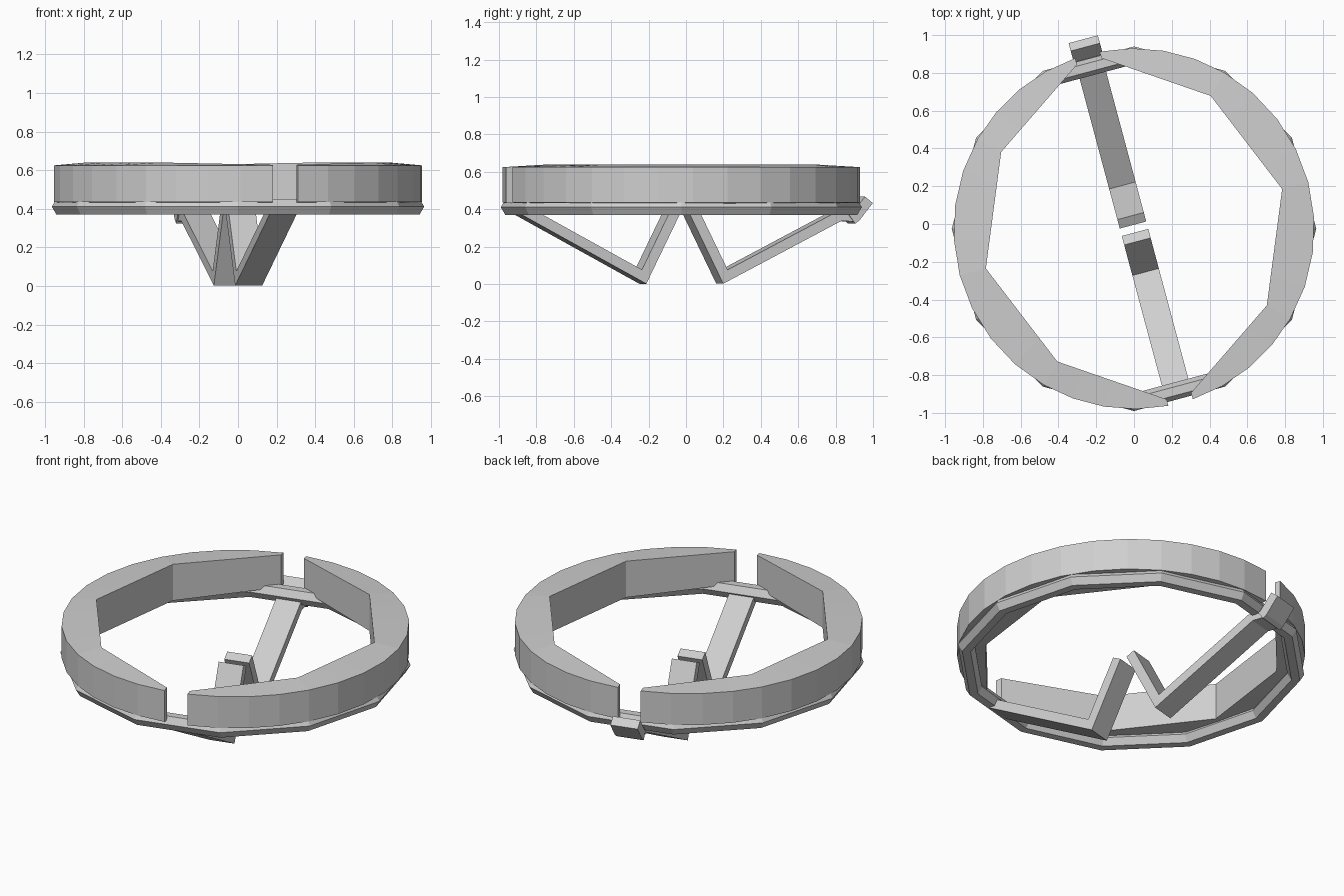
import bpy, bmesh, math
from mathutils import Vector, Matrix

if "Cube" in bpy.data.objects:
    bpy.data.objects.remove(bpy.data.objects["Cube"])

CY = -0.025                      # ring centre
TURN = math.radians(15)          # legs and gaps are turned from the y axis
PLACE = Matrix.Translation((0, CY, 0)) @ Matrix.Rotation(TURN, 4, 'Z')

grey = bpy.data.materials.new("light_grey")
grey.diffuse_color = (0.62, 0.62, 0.62, 1)
grey.use_nodes = True
grey.node_tree.nodes["Principled BSDF"].inputs["Base Color"].default_value = grey.diffuse_color


def finish(bm, name):
    bmesh.ops.recalc_face_normals(bm, faces=bm.faces)
    mesh = bpy.data.meshes.new(name)
    bm.to_mesh(mesh)
    bm.free()
    mesh.materials.append(grey)
    mesh.transform(PLACE)
    obj = bpy.data.objects.new(name, mesh)
    bpy.context.collection.objects.link(obj)
    return obj


def wall_half(name, side):
    """Half ring: round outside, four flat inner walls, thin ends at the gaps."""
    r_out, r_in, gap, r_end, steps = 0.955, 0.812, 0.067, 0.917, 4
    end = math.pi / 2 - math.asin(gap / r_out)
    angles = [-end, -math.pi / 4, 0, math.pi / 4, end]
    inner = [Vector((r_in * math.cos(a), r_in * math.sin(a), 0.015)) for a in angles]
    inner[0] = Vector((gap, -r_end, 0.003))
    inner[-1] = Vector((gap, r_end, 0.003))
    bm = bmesh.new()
    sections = []
    for i in range(4):
        for k in range(steps + (i == 3)):
            t = k / steps
            a = angles[i] + (angles[i + 1] - angles[i]) * t
            p = inner[i].lerp(inner[i + 1], t)
            x, y = r_out * math.cos(a), r_out * math.sin(a)
            pts = [(x, y, 0.435), (x, y, 0.625),
                   (p.x, p.y, 0.625 + p.z), (p.x, p.y, 0.435 - p.z)]
            sections.append([bm.verts.new((side * u, side * v, w)) for u, v, w in pts])
    for s, n in zip(sections, sections[1:]):
        for j in range(4):
            bm.faces.new((s[j], s[(j + 1) % 4], n[(j + 1) % 4], n[j]))
    bm.faces.new(sections[0])
    bm.faces.new(sections[-1])
    return finish(bm, name)


def bent_bar(name, path, width, thick):
    """Flat strip bent along a path in the y-z plane, with mitred corners."""
    pts = [Vector(p) for p in path]
    dirs = [(b - a).normalized() for a, b in zip(pts, pts[1:])]
    bm = bmesh.new()
    sections = []
    for i, p in enumerate(pts):
        d0, d1 = dirs[max(i - 1, 0)], dirs[min(i, len(dirs) - 1)]
        n0, n1 = Vector((-d0.y, d0.x)), Vector((-d1.y, d1.x))
        m = (n0 + n1).normalized()
        m *= thick / 2 / m.dot(n0)
        corners = [(-1, p + m), (1, p + m), (1, p - m), (-1, p - m)]
        sections.append([bm.verts.new((s * width / 2, q.x, q.y)) for s, q in corners])
    for s, n in zip(sections, sections[1:]):
        for j in range(4):
            bm.faces.new((s[j], s[(j + 1) % 4], n[(j + 1) % 4], n[j]))
    bm.faces.new(sections[0])
    bm.faces.new(sections[-1])
    return finish(bm, name)


# Upper wall in two halves with a gap at each end
wall_half("right_wall", 1)
wall_half("left_wall", -1)

# Twelve-sided rail under the wall
bpy.ops.mesh.primitive_torus_add(major_segments=12, minor_segments=6,
                                 major_radius=0.918, minor_radius=0.047,
                                 location=(0, CY, 0.411))
rail = bpy.context.object
rail.name = "rail"
rail.data.materials.append(grey)

# Spring legs bent into a V, the rear one ending in a hook outside the rail
bent_bar("front_leg", [(-0.045, 0.40), (-0.225, 0.039), (-0.89, 0.395)], 0.145, 0.055)
bent_bar("rear_leg", [(0.045, 0.40), (0.225, 0.039), (0.86, 0.365),
                      (0.94, 0.362)], 0.145, 0.055)
bent_bar("hook", [(0.925, 0.345), (0.945, 0.36), (1.017, 0.45)], 0.16, 0.055)
